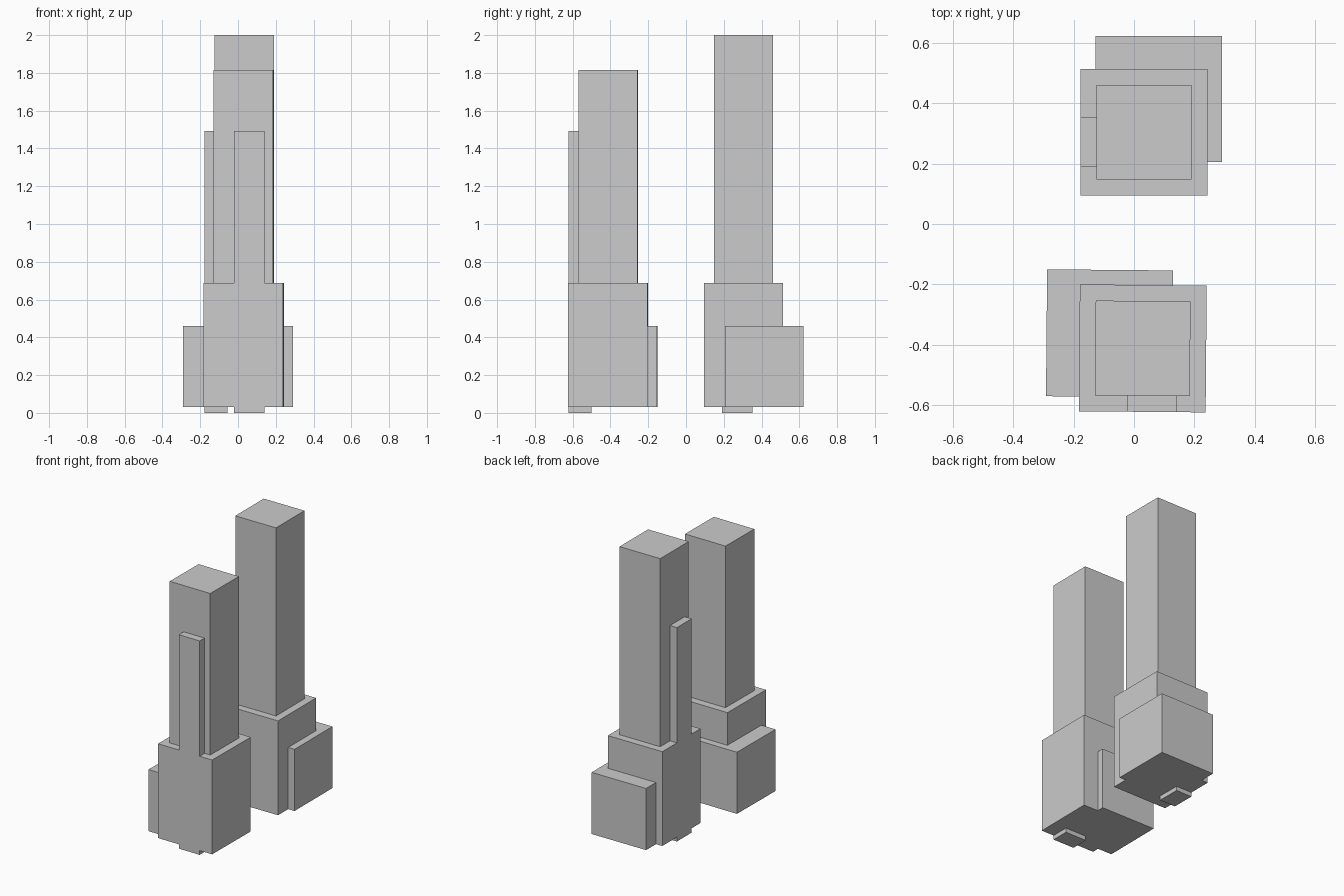
import bpy, bmesh, math
from mathutils import Matrix, Vector

if "Cube" in bpy.data.objects:
    bpy.data.objects.remove(bpy.data.objects["Cube"])


def box(name, x, y, z, place):
    """Box spanning the given local ranges, moved by the tower placement."""
    bm = bmesh.new()
    bmesh.ops.create_cube(bm, size=1)
    size = Vector((x[1] - x[0], y[1] - y[0], z[1] - z[0]))
    centre = Vector((sum(x) / 2, sum(y) / 2, sum(z) / 2))
    bm.transform(Matrix.Translation(centre) @ Matrix.Diagonal((*size, 1)))
    mesh = bpy.data.meshes.new(name)
    bm.to_mesh(mesh)
    bm.free()
    ob = bpy.data.objects.new(name, mesh)
    bpy.context.collection.objects.link(ob)
    ob.matrix_world = place
    return ob


def tower(prefix, centre, angle, height):
    place = Matrix.Translation((*centre, 0)) @ Matrix.Rotation(math.radians(angle), 4, 'Z')
    base = 0.03
    # Tall shaft on a square podium
    box(prefix + "_shaft", (-0.157, 0.157), (-0.157, 0.157), (base, height), place)
    box(prefix + "_podium", (-0.21, 0.21), (-0.21, 0.21), (base, 0.688), place)
    # Lower block pushed out of one corner
    box(prefix + "_annex", (-0.161, 0.259), (-0.098, 0.319), (base, 0.46), place)
    # Slim lift core, flush with the podium and reaching the ground
    box(prefix + "_lift_core", (-0.21, -0.088), (-0.113, 0.049), (0, 1.492), place)


# The front tower is the back tower turned by about a quarter turn
tower("back_tower", (0.033, 0.304), 0, 2.0)
tower("front_tower", (0.029, -0.412), 89.5, 1.815)
